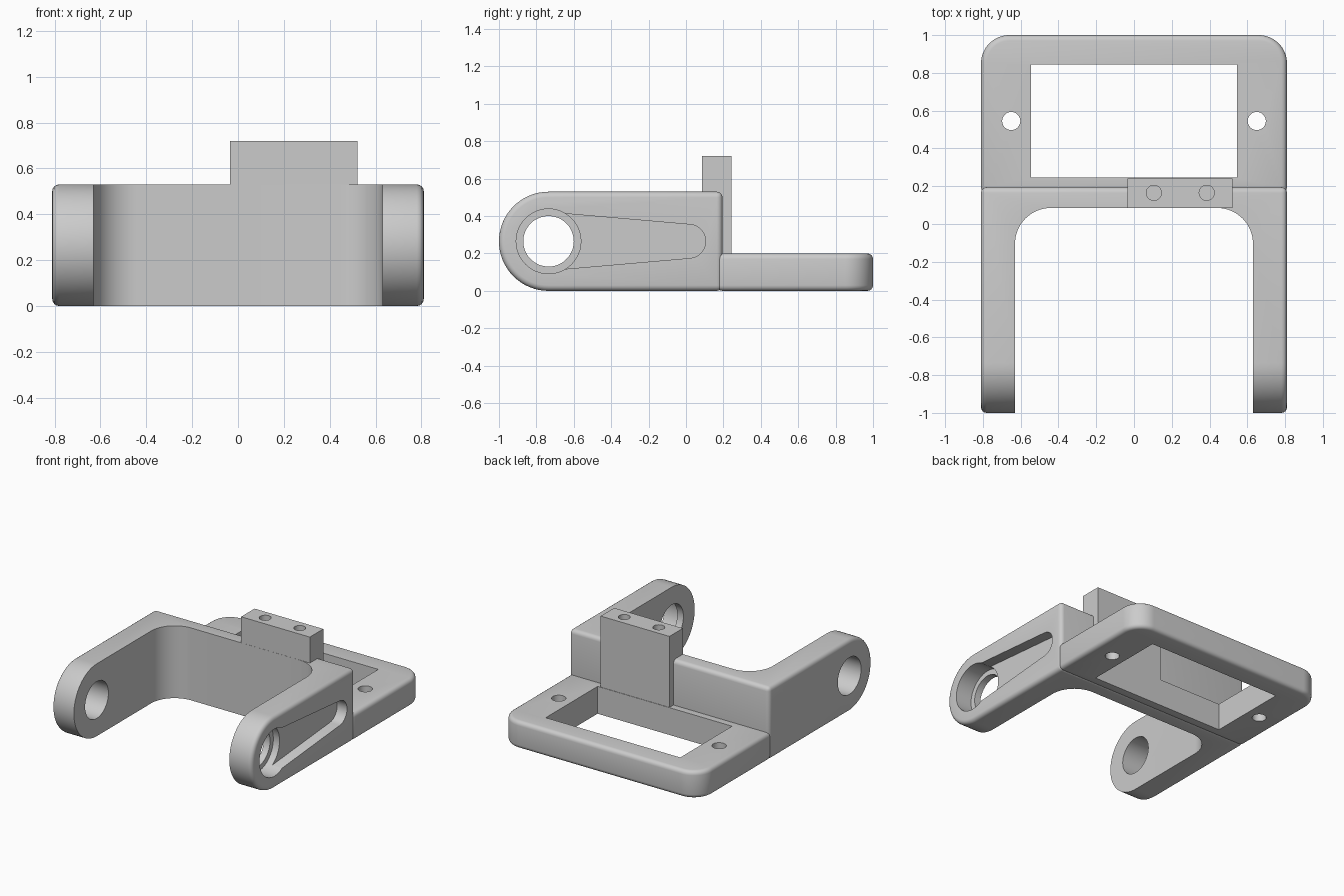
import bpy, bmesh
from math import pi, cos, sin, acos, radians
from mathutils import Vector

if "Cube" in bpy.data.objects:
    bpy.data.objects.remove(bpy.data.objects["Cube"])

grey = bpy.data.materials.new("light grey plastic")
grey.use_nodes = True
grey.diffuse_color = (0.6, 0.6, 0.6, 1)
grey.node_tree.nodes["Principled BSDF"].inputs["Base Color"].default_value = (0.6, 0.6, 0.6, 1)


def arc(cx, cy, r, a0, a1, n=16):
    return [(cx + r * cos(a0 + (a1 - a0) * i / n), cy + r * sin(a0 + (a1 - a0) * i / n))
            for i in range(n + 1)]


def circle(cx, cy, r, n=48):
    return arc(cx, cy, r, 0, 2 * pi, n)[:-1]


def rect(x0, y0, x1, y1):
    return [(x0, y0), (x1, y0), (x1, y1), (x0, y1)]


def prism(name, outline, axis, lo, hi):
    """Extrude an outline along x (points are y, z) or along z (points are x, y)."""
    place = (lambda p: (lo, p[0], p[1])) if axis == "x" else (lambda p: (p[0], p[1], lo))
    step = Vector((hi - lo, 0, 0)) if axis == "x" else Vector((0, 0, hi - lo))
    bm = bmesh.new()
    face = bm.faces.new([bm.verts.new(place(p)) for p in outline])
    new = bmesh.ops.extrude_face_region(bm, geom=[face])["geom"]
    bmesh.ops.translate(bm, vec=step, verts=[g for g in new if isinstance(g, bmesh.types.BMVert)])
    bmesh.ops.recalc_face_normals(bm, faces=bm.faces)
    mesh = bpy.data.meshes.new(name)
    bm.to_mesh(mesh)
    bm.free()
    mesh.materials.append(grey)
    obj = bpy.data.objects.new(name, mesh)
    bpy.context.collection.objects.link(obj)
    return obj


def activate(obj):
    bpy.ops.object.select_all(action="DESELECT")
    obj.select_set(True)
    bpy.context.view_layer.objects.active = obj


def round_edges(obj, width):
    mod = obj.modifiers.new("round", "BEVEL")
    mod.width, mod.segments, mod.limit_method, mod.angle_limit = width, 4, "ANGLE", radians(40)
    activate(obj)
    bpy.ops.object.modifier_apply(modifier=mod.name)


def cut(obj, *prism_args):
    cutter = prism("cutter", *prism_args)
    cutter.hide_render = True
    mod = obj.modifiers.new("cut", "BOOLEAN")
    mod.operation, mod.solver, mod.object = "DIFFERENCE", "EXACT", cutter
    activate(obj)
    bpy.ops.object.modifier_apply(modifier=mod.name)
    bpy.data.objects.remove(cutter)


W = 0.81           # half width
PY, PZ = -0.735, 0.265   # pivot centre

# U-shaped bracket: rounded side profile, hollowed between the arms
bracket = prism("arm_bracket", [(0.195, 0), (0.195, 0.53)] + arc(PY, PZ, PZ, pi / 2, 3 * pi / 2, 32),
                "x", -W, W)
round_edges(bracket, 0.03)
gap = [(-0.63, -1.2), (0.63, -1.2)] + arc(0.44, -0.105, 0.19, 0, pi / 2) + arc(-0.44, -0.105, 0.19, pi / 2, pi)
cut(bracket, gap, "z", -0.1, 0.7)

# Pivot holes, with a tapered lever recess in the left arm
cut(bracket, circle(PY, PZ, 0.135), "x", -1, 1)
tip, big, small = 0.015, 0.155, 0.09
a = acos((big - small) / (tip - PY))
slot = arc(tip, PZ, small, -a, a) + arc(PY, PZ, big, a, 2 * pi - a, 24)
cut(bracket, slot, "x", W - 0.08, 1)
cut(bracket, circle(PY, PZ, 0.173), "x", W - 0.13, 1)

# Flat mounting frame with window and screw holes
frame = prism("mounting_frame", [(-W, 0.165), (W, 0.165)] + arc(W - 0.15, 0.85, 0.15, 0, pi / 2)
              + arc(0.15 - W, 0.85, 0.15, pi / 2, pi), "z", 0, 0.2)
round_edges(frame, 0.03)
cut(frame, rect(-0.545, 0.245, 0.545, 0.845), "z", -0.1, 0.4)
for side in (-1, 1):
    cut(frame, circle(side * 0.65, 0.545, 0.048, 32), "z", -0.1, 0.4)

# Upright block with two blind holes in its top
block = prism("upright_block", rect(-0.035, 0.086, 0.522, 0.242), "z", 0.01, 0.72)
for x in (0.105, 0.385):
    cut(block, circle(x, 0.165, 0.04, 32), "z", 0.55, 0.9)

for obj in (bracket, frame, block):
    activate(obj)
    bpy.ops.object.shade_smooth_by_angle(angle=radians(35))
